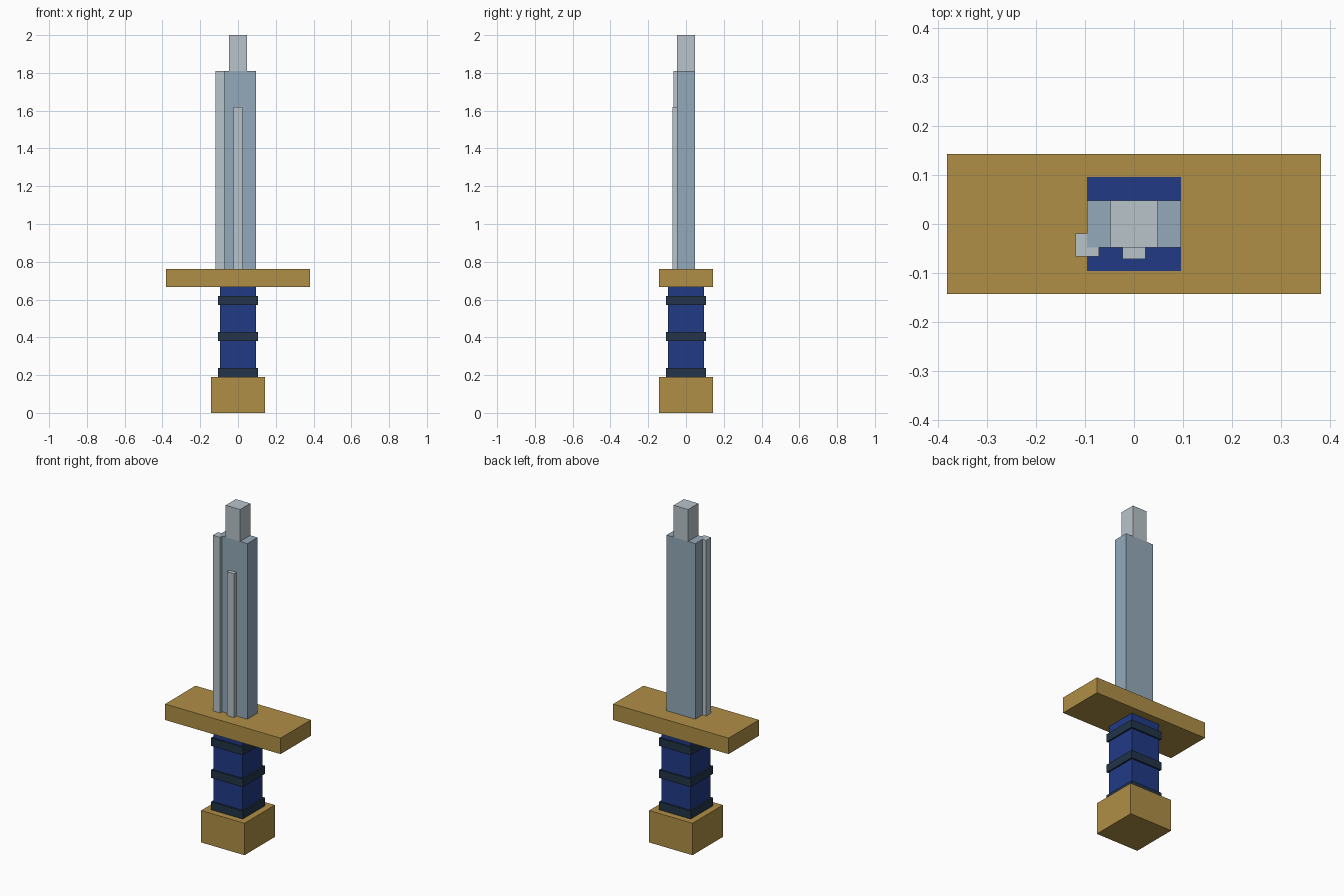
import bpy

cube = bpy.data.objects.get("Cube")
if cube:
    bpy.data.objects.remove(cube, do_unlink=True)

U = 2 / 21  # one building block


def material(name, rgb):
    m = bpy.data.materials.new(name)
    m.use_nodes = True
    m.diffuse_color = (*rgb, 1)
    m.node_tree.nodes["Principled BSDF"].inputs["Base Color"].default_value = (*rgb, 1)
    return m


gold = material("gold", (0.434, 0.275, 0.061))
blue = material("grip blue", (0.015, 0.042, 0.235))
navy = material("dark navy", (0.016, 0.034, 0.065))
steel = material("blue steel", (0.296, 0.402, 0.491))
pale = material("pale steel", (0.485, 0.552, 0.591))


def block(name, mat, width, depth, bottom, top, x=0, y=0):
    """Box sized in blocks, from bottom to top, centred on x, y."""
    bpy.ops.mesh.primitive_cube_add(size=1, location=(x * U, y * U, (bottom + top) / 2 * U))
    ob = bpy.context.object
    ob.name = name
    ob.scale = (width * U, depth * U, (top - bottom) * U)
    bpy.ops.object.transform_apply(location=False, rotation=False, scale=True)
    ob.data.materials.append(mat)
    return ob


# Hilt: the grip runs up through the guard
block("pommel", gold, 3, 3, 0, 2)
block("grip", blue, 2, 2, 2, 8)
block("guard", gold, 8, 3, 7, 8)
for i, z in enumerate((2, 4, 6)):
    block(f"grip_band_{i + 1}", navy, 2.2, 2.2, z, z + 0.5)

# Blade with tip, front ridge and offset edge strip
block("blade", steel, 2, 1, 8, 19)
block("blade_tip", pale, 1, 1, 19, 21)
block("blade_ridge", pale, 0.5, 0.25, 8, 17, y=-0.625)
block("blade_edge", pale, 0.5, 0.5, 8, 19, x=-1, y=-0.45)
